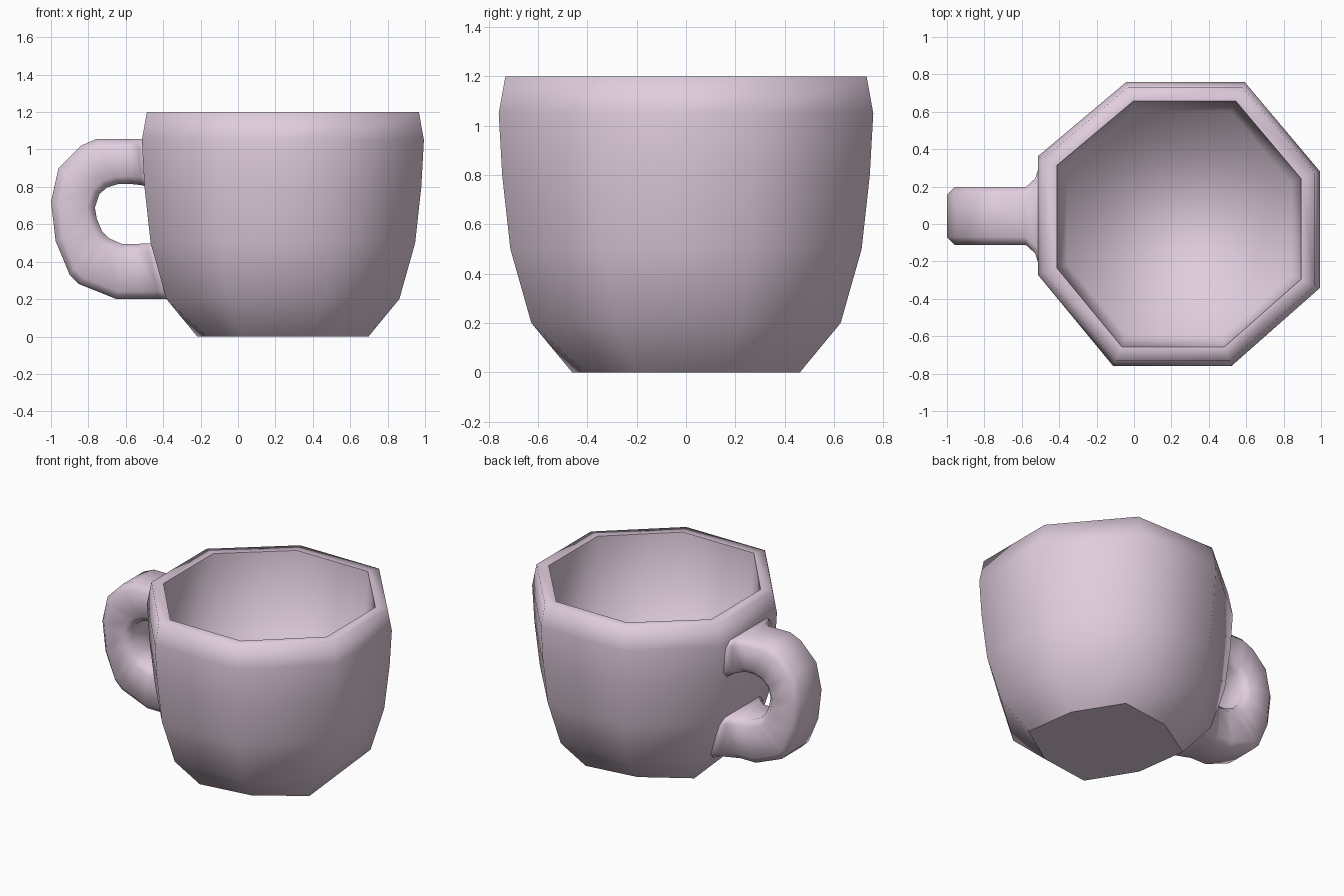
import bpy, bmesh
from mathutils import Vector

if "Cube" in bpy.data.objects:
    bpy.data.objects.remove(bpy.data.objects["Cube"])

CX = 0.24          # cup axis
HY = 0.043         # handle centre line in y

mat = bpy.data.materials.new("pale pink ceramic")
mat.diffuse_color = (0.75, 0.61, 0.73, 1)
mat.use_nodes = True
mat.node_tree.nodes["Principled BSDF"].inputs["Base Color"].default_value = mat.diffuse_color


def finish(name, bm):
    bmesh.ops.recalc_face_normals(bm, faces=bm.faces)
    for f in bm.faces:
        f.smooth = True
    me = bpy.data.meshes.new(name)
    bm.to_mesh(me)
    bm.free()
    me.materials.append(mat)
    ob = bpy.data.objects.new(name, me)
    bpy.context.collection.objects.link(ob)
    return ob


def skin(bm, rings):
    """Bridge consecutive closed rings of points and cap both ends."""
    vs = [[bm.verts.new(p) for p in r] for r in rings]
    for a, b in zip(vs, vs[1:]):
        n = len(a)
        for i in range(n):
            j = (i + 1) % n
            bm.faces.new((a[i], a[j], b[j], b[i]))
    bm.faces.new(vs[0])
    bm.faces.new(vs[-1])
    return vs


def sharpen(ring):
    for a, b in zip(ring, ring[1:] + ring[:1]):
        for e in a.link_edges:
            if e.other_vert(a) == b:
                e.smooth = False


# Cup: slightly skewed octagon swept up the outside and down the inside
octagon = [(0.75, 0.28), (0.35, 0.755), (-0.28, 0.755), (-0.75, 0.36),
           (-0.75, -0.27), (-0.35, -0.755), (0.28, -0.755), (0.75, -0.34)]
profile = [(0.46, 0), (0.625, 0.2), (0.71, 0.5), (0.743, 0.8), (0.757, 1.05),
           (0.73, 1.2), (0.655, 1.2), (0.60, 0.4)]
bm = bmesh.new()
rings = []
for h, z in profile:
    ring = []
    for k, (x, y) in enumerate(octagon):
        s = h / 0.753
        if z == 0 and k % 2 == 0:      # base is a little squarer
            s *= 0.89
        ring.append((CX + x * s, y * s, z))
    rings.append(ring)
rings = skin(bm, rings)
sharpen(rings[0])
sharpen(rings[6])
finish("cup_body", bm)

# Handle: chamfered box section along a loop (outer x, z, inner x, z, half width)
W = 0.155
stations = [(-0.495, 1.055, -0.485, 0.80, 0.31), (-0.53, 1.055, -0.52, 0.81, 0.20),
            (-0.58, 1.055, -0.57, 0.815, W),
            (-0.76, 1.055, -0.64, 0.815, W), (-0.84, 1.02, -0.70, 0.797, W),
            (-0.96, 0.90, -0.742, 0.76, W), (-1.0, 0.72, -0.765, 0.69, W),
            (-0.975, 0.51, -0.755, 0.63, W), (-0.90, 0.33, -0.728, 0.565, W),
            (-0.85, 0.28, -0.69, 0.525, W), (-0.65, 0.20, -0.62, 0.495, W),
            (-0.53, 0.20, -0.55, 0.495, W), (-0.42, 0.20, -0.49, 0.497, 0.20),
            (-0.365, 0.20, -0.445, 0.50, 0.27)]
C = 0.042
rings = []
for ox, oz, ix, iz, w in stations:
    o, i = Vector((ox, HY, oz)), Vector((ix, HY, iz))
    d = (i - o).normalized() * C
    side = Vector((0, 1, 0))
    rings.append([o + side * (w - C), o + d + side * w,
                  i - d + side * w, i + side * (w - C),
                  i - side * (w - C), i - d - side * w,
                  o + d - side * w, o - side * (w - C)])
bm = bmesh.new()
skin(bm, rings)
finish("handle", bm)
